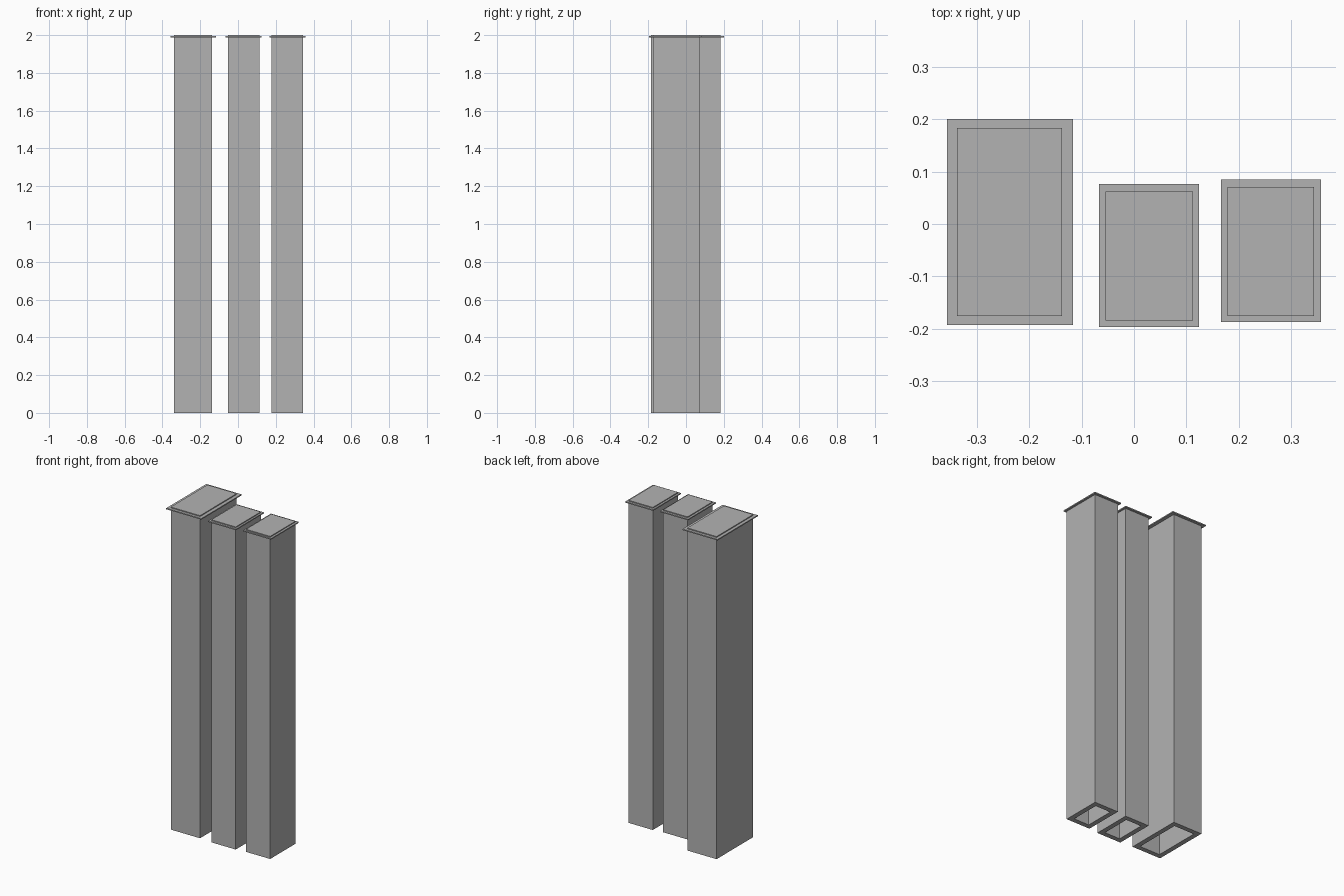
import bpy
import bmesh

cube = bpy.data.objects.get("Cube")
if cube:
    bpy.data.objects.remove(cube, do_unlink=True)

GREY = (0.45, 0.45, 0.45, 1)
grey = bpy.data.materials.new("plain grey")
grey.use_nodes = True
grey.diffuse_color = GREY
grey.node_tree.nodes["Principled BSDF"].inputs["Base Color"].default_value = GREY

WALL = 0.03            # wall thickness of the hollow shafts
FLANGE_LOW, FLANGE_HIGH, TOP = 1.987, 1.994, 2.0


def ring(bm, rect, z):
    x0, x1, y0, y1 = rect
    return [bm.verts.new((x, y, z)) for x, y in ((x0, y0), (x1, y0), (x1, y1), (x0, y1))]


def grow(rect, d):
    return (rect[0] - d, rect[1] + d, rect[2] - d, rect[3] + d)


def duct(name, shaft, flange):
    """Hollow shaft open at the bottom, with a thin flange below its cap."""
    bm = bmesh.new()
    inner = grow(shaft, -WALL)
    # Section from the inside ceiling, down and around to the outer cap
    section = [(inner, FLANGE_LOW), (inner, 0), (shaft, 0), (shaft, FLANGE_LOW),
               (flange, FLANGE_LOW), (flange, FLANGE_HIGH), (shaft, FLANGE_HIGH), (shaft, TOP)]
    rings = [ring(bm, rect, z) for rect, z in section]
    for a, b in zip(rings, rings[1:]):
        for i in range(4):
            j = (i + 1) % 4
            bm.faces.new((a[i], a[j], b[j], b[i]))
    bm.faces.new(rings[0][::-1])
    bm.faces.new(rings[-1])
    bmesh.ops.recalc_face_normals(bm, faces=bm.faces)
    mesh = bpy.data.meshes.new(name)
    bm.to_mesh(mesh)
    bm.free()
    mesh.materials.append(grey)
    bpy.context.collection.objects.link(bpy.data.objects.new(name, mesh))


# Rectangles are x min, x max, y min, y max
duct("right_large_duct", (-0.338, -0.137, -0.176, 0.183), (-0.357, -0.116, -0.193, 0.2))
duct("middle_duct", (-0.054, 0.113, -0.184, 0.062), (-0.067, 0.124, -0.197, 0.076))
duct("left_duct", (0.178, 0.344, -0.176, 0.071), (0.166, 0.357, -0.187, 0.085))
